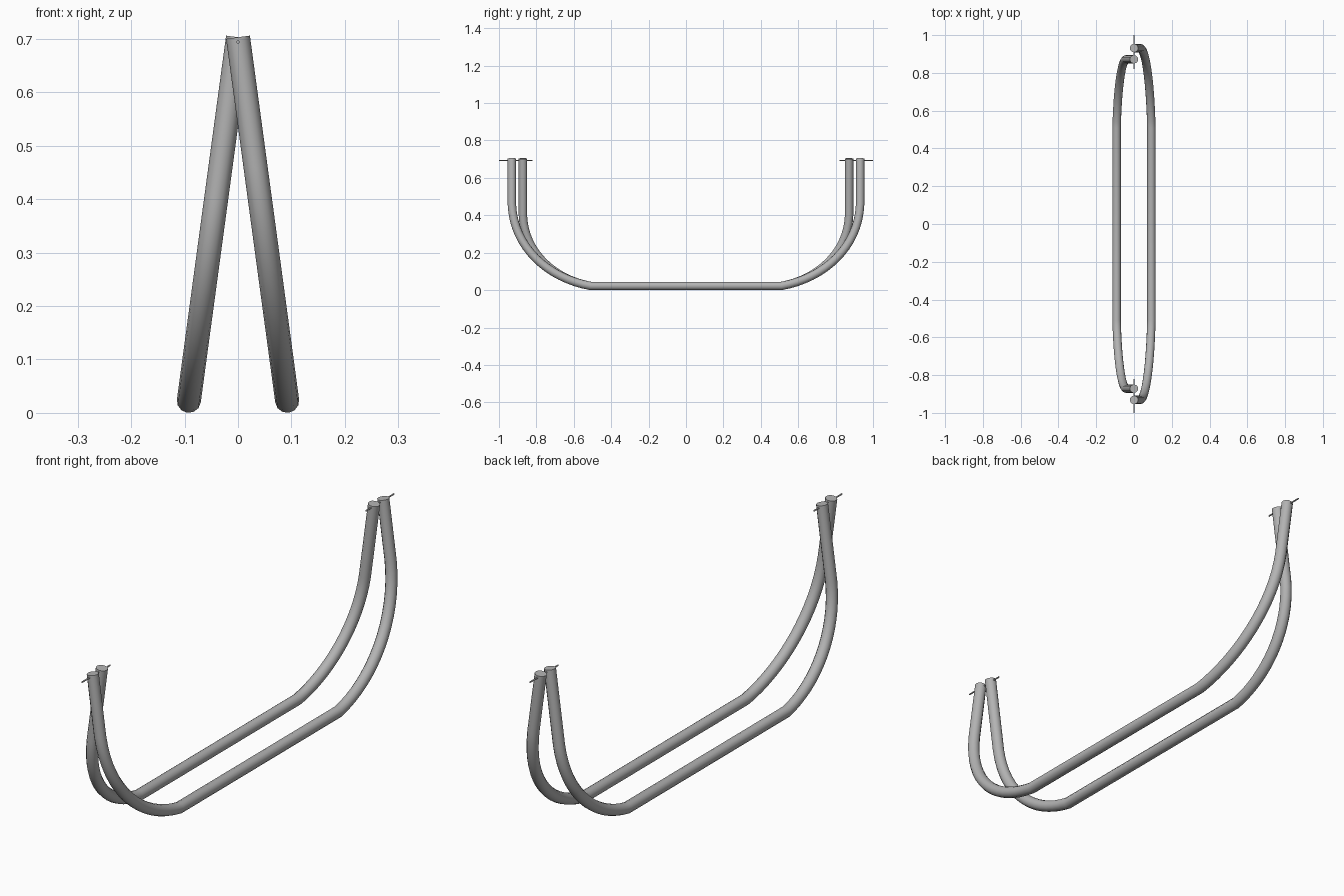
import bpy
from math import radians, sin, cos
from mathutils import Vector
from mathutils.geometry import interpolate_bezier

if "Cube" in bpy.data.objects:
    bpy.data.objects.remove(bpy.data.objects["Cube"], do_unlink=True)

RADIUS = 0.0225      # tube radius
TOP = 0.703          # height of the open tube ends
SPREAD = 0.092       # sideways offset at the ground
FLAT = 0.51          # half length of the straight ground run

metal = bpy.data.materials.new("grey metal")
metal.use_nodes = True
metal.diffuse_color = (0.45, 0.45, 0.45, 1)
metal.node_tree.nodes["Principled BSDF"].inputs["Base Color"].default_value = metal.diffuse_color


def finish(obj):
    obj.data.materials.append(metal)
    bpy.ops.object.select_all(action="DESELECT")
    obj.select_set(True)
    bpy.context.view_layer.objects.active = obj
    if obj.type == "CURVE":
        bpy.ops.object.convert(target="MESH")
    bpy.ops.object.shade_smooth_by_angle(angle=radians(40))


def leg_tube(name, side, reach, bend_height):
    """One long tube: upright, bend, ground run, bend, upright, in a leaning plane."""
    start, end = Vector((FLAT, RADIUS, 0)), Vector((reach, bend_height, 0))
    handle = (end - start).length * 0.38
    low, high = radians(10), radians(88)
    bend = interpolate_bezier(start, start + handle * Vector((cos(low), sin(low), 0)),
                              end - handle * Vector((cos(high), sin(high), 0)), end, 17)
    half = [(p.x, p.y) for p in bend] + [(reach, TOP)]
    path = [(-y, z) for y, z in reversed(half)] + half
    curve = bpy.data.curves.new(name, "CURVE")
    curve.dimensions = "3D"
    curve.bevel_depth = RADIUS
    curve.bevel_resolution = 4
    curve.use_fill_caps = True
    spline = curve.splines.new("POLY")
    spline.points.add(len(path) - 1)
    for point, (y, z) in zip(spline.points, path):
        lean = (TOP - z) / (TOP - RADIUS)
        point.co = (side * SPREAD * lean, y, z, 1)
    obj = bpy.data.objects.new(name, curve)
    bpy.context.collection.objects.link(obj)
    finish(obj)


# Two leaning tubes, the left one reaching further out than the right
leg_tube("left_tube", 1, 0.931, 0.46)
leg_tube("right_tube", -1, 0.872, 0.40)

# Thin pivot pins through the crossing tube tops
for name, side in (("front_pin", -1), ("back_pin", 1)):
    bpy.ops.mesh.primitive_cylinder_add(vertices=12, radius=0.003, depth=0.18,
                                        location=(0, side * 0.91, 0.694),
                                        rotation=(radians(90), 0, 0))
    pin = bpy.context.object
    pin.name = name
    finish(pin)
